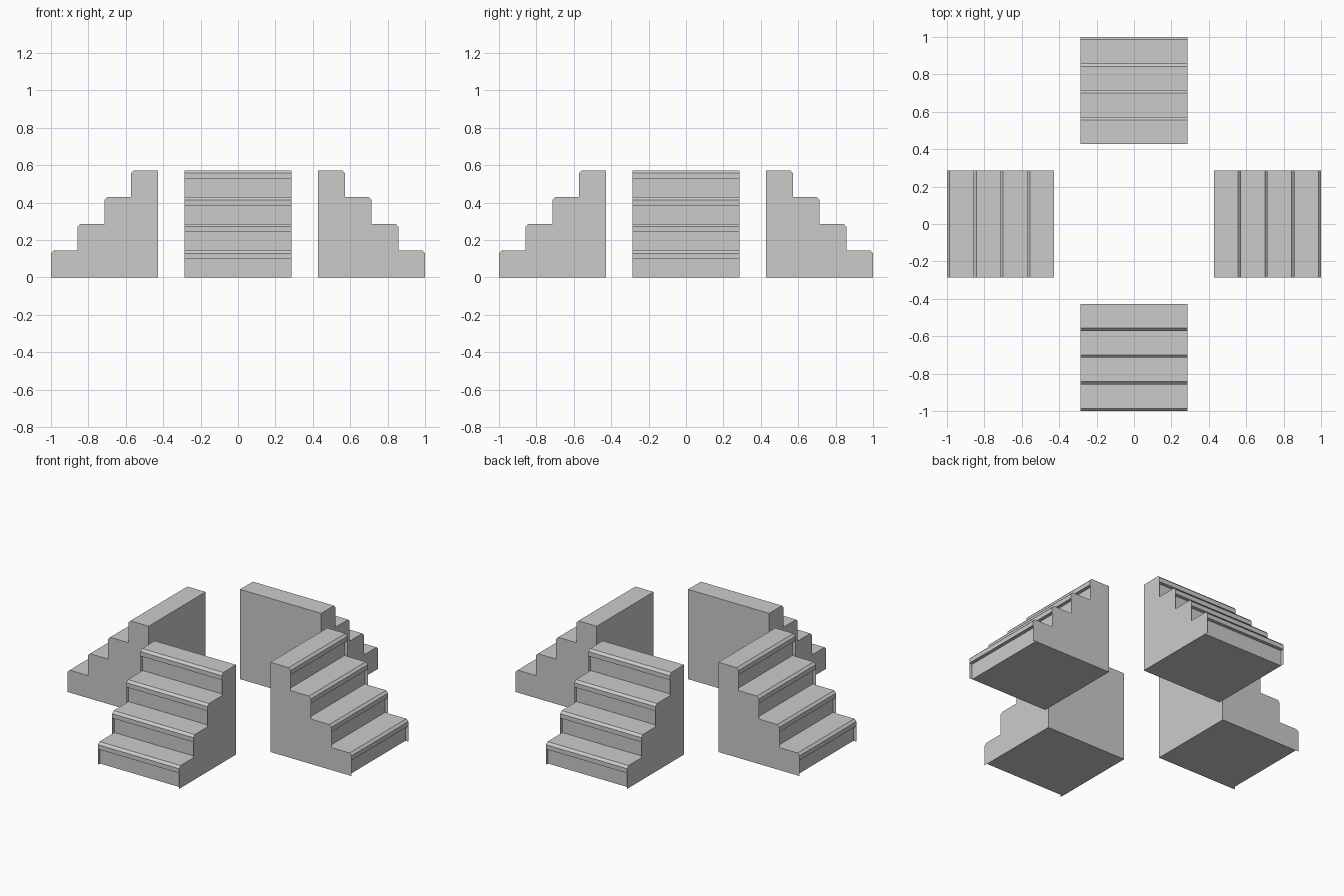
import bpy, bmesh, math

if "Cube" in bpy.data.objects:
    bpy.data.objects.remove(bpy.data.objects["Cube"])

U = 1 / 7            # step rise and run
W = 2 * U            # half width of a staircase
STEPS = 4
CH = 0.1 * U         # bevel on the nosing's top edge
NOSE = 0.3 * U       # nosing thickness
INSET = 0.15 * U     # riser set back under the nosing
BACK = -3 * U


def profile(recessed):
    """(y, z) outline of a stair facing -y, from front foot over to back foot."""
    pts = []
    inset = INSET if recessed else 0
    for i in range(STEPS):
        y, z = -1 + i * U, i * U
        pts.append((y + inset, z))                       # riser foot
        if recessed:
            pts += [(y + inset, z + U - NOSE), (y, z + U - NOSE)]
        pts += [(y, z + U - CH), (y + CH, z + U)]        # bevelled nosing
    return pts + [(BACK, STEPS * U), (BACK, 0)]


def stair_mesh():
    bm = bmesh.new()
    # treads, nosings, recessed risers, back and base
    pts = profile(True)
    left = [bm.verts.new((-W, y, z)) for y, z in pts]
    right = [bm.verts.new((W, y, z)) for y, z in pts]
    for i in range(len(pts)):
        j = (i + 1) % len(pts)
        bm.faces.new((left[i], right[i], right[j], left[j]))
    # flat side panels reaching out to the nosing line
    pts = profile(False)
    bm.faces.new([bm.verts.new((-W, y, z)) for y, z in pts])
    bm.faces.new([bm.verts.new((W, y, z)) for y, z in reversed(pts)])
    me = bpy.data.meshes.new("staircase")
    bm.to_mesh(me)
    bm.free()
    return me


# four identical staircases facing outwards
mesh = stair_mesh()
for k, side in enumerate(("front", "right", "back", "left")):
    ob = bpy.data.objects.new(side + "_staircase", mesh)
    ob.rotation_euler.z = k * math.pi / 2
    bpy.context.collection.objects.link(ob)
